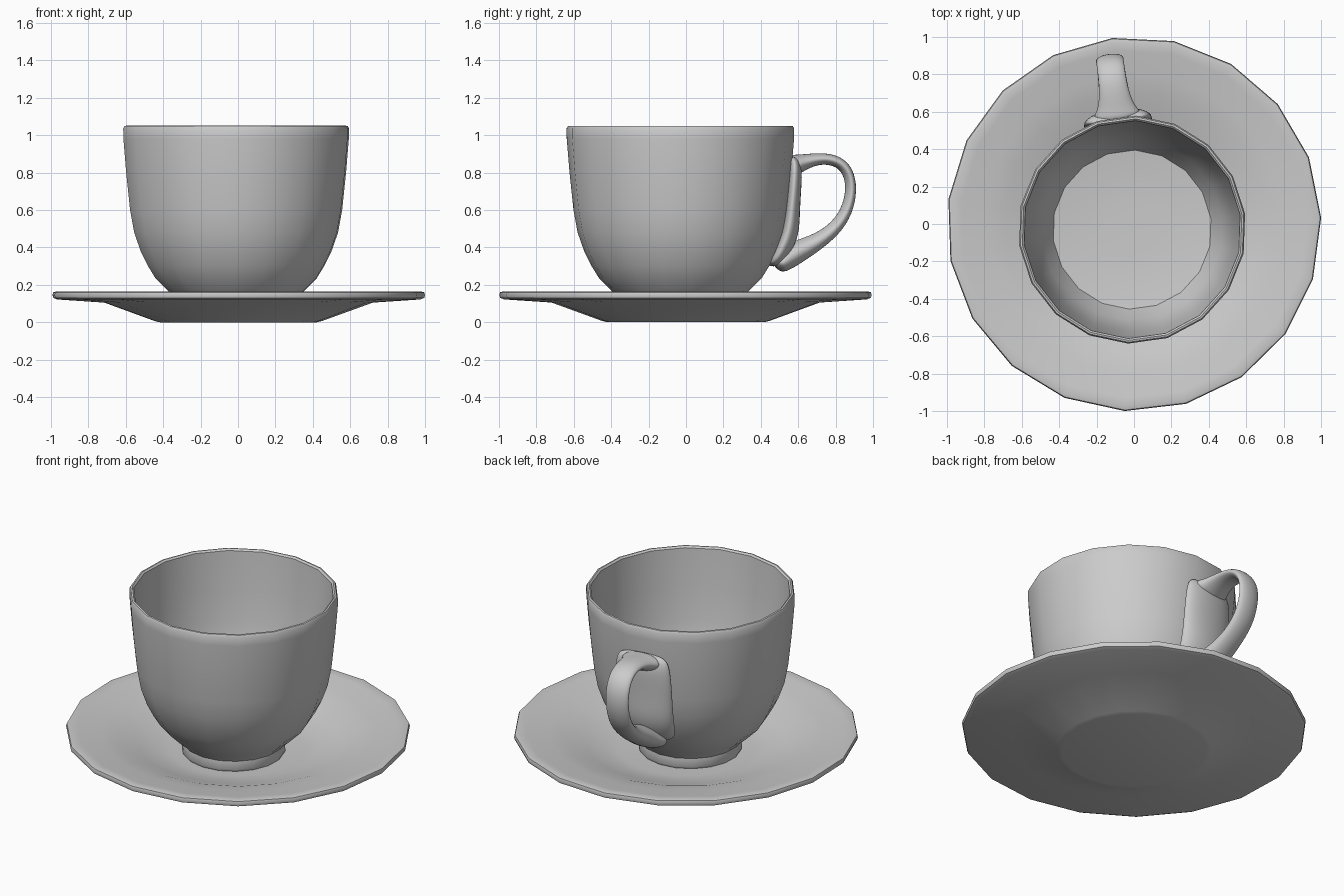
import bpy, bmesh, math
from mathutils import Vector

if "Cube" in bpy.data.objects:
    bpy.data.objects.remove(bpy.data.objects["Cube"])


def finish(bm, name, angle=40):
    bmesh.ops.recalc_face_normals(bm, faces=bm.faces)
    mesh = bpy.data.meshes.new(name)
    bm.to_mesh(mesh)
    bm.free()
    ob = bpy.data.objects.new(name, mesh)
    bpy.context.collection.objects.link(ob)
    bpy.ops.object.select_all(action='DESELECT')
    ob.select_set(True)
    bpy.context.view_layer.objects.active = ob
    bpy.ops.object.shade_smooth_by_angle(angle=math.radians(angle))
    return ob


def bridge(bm, rings):
    for a, b in zip(rings, rings[1:]):
        n = len(a)
        for i in range(n):
            bm.faces.new((a[i], a[(i + 1) % n], b[(i + 1) % n], b[i]))
    bm.faces.new(rings[0])
    bm.faces.new(rings[-1])


def lathe(name, profile, sides, phase, cx=0, cy=0):
    """Revolve an (r, z) profile, capping both ends flat."""
    bm = bmesh.new()
    rings = []
    for r, z in profile:
        angs = [math.radians(phase) + math.tau * i / sides for i in range(sides)]
        rings.append([bm.verts.new((cx + r * math.cos(a), cy + r * math.sin(a), z))
                      for a in angs])
    bridge(bm, rings)
    return finish(bm, name)


CUP = Vector((-0.01, -0.03, 0))
OUT = Vector((-math.sin(math.radians(7.5)), math.cos(math.radians(7.5)), 0))
SIDE = Vector((OUT.y, -OUT.x, 0))


def sweep(name, path, flat=None):
    """Sweep an oval along (distance, z, thickness, width) in the handle plane."""
    bm = bmesh.new()
    pts = [CUP + OUT * ((p[0] + 0.03) * 1.008) + Vector((0, 0, p[1])) for p in path]
    rings = []
    for i, (c, p) in enumerate(zip(pts, path)):
        t = (pts[min(i + 1, len(pts) - 1)] - pts[max(i - 1, 0)]).normalized()
        n = SIDE.cross(t).normalized()
        if flat is not None and n.dot(OUT) < 0:
            n = -n
        ring = []
        for k in range(10):
            a = math.tau * k / 10
            u = math.sin(a) * p[2] * 0.54
            if flat is not None:
                u = max(u, flat)
            ring.append(bm.verts.new(c + n * u + SIDE * (math.cos(a) * p[3] * 0.54)))
        rings.append(ring)
    bridge(bm, rings)
    ob = finish(bm, name, 180)
    mod = ob.modifiers.new("smooth", 'SUBSURF')
    mod.levels = mod.render_levels = 2
    return ob


# Saucer: thin dished plate, 19 sides
lathe("saucer", [(0.42, 0.0), (0.45, 0.007), (0.72, 0.105), (0.975, 0.122), (0.995, 0.13),
                 (1.0, 0.145), (0.995, 0.16), (0.975, 0.165), (0.93, 0.158), (0.80, 0.14),
                 (0.70, 0.12), (0.58, 0.078), (0.46, 0.045), (0.38, 0.035)], 19, 1.9)

# Cup: outside from the foot up, over the rim and down to the inner floor
lathe("cup", [(0.27, 0.03), (0.295, 0.035), (0.303, 0.05), (0.297, 0.10), (0.32, 0.125),
              (0.365, 0.165), (0.435, 0.235), (0.475, 0.30), (0.515, 0.38), (0.55, 0.48),
              (0.572, 0.60), (0.593, 0.80), (0.608, 0.98), (0.609, 1.035), (0.602, 1.048),
              (0.592, 1.05), (0.582, 1.04), (0.578, 0.98), (0.563, 0.80), (0.542, 0.60),
              (0.518, 0.48), (0.484, 0.38), (0.425, 0.27), (0.30, 0.255), (0.15, 0.25)],
      18, 8, CUP.x, CUP.y)

# Handle loop
sweep("handle", [(0.562, 0.835, 0.13, 0.30), (0.61, 0.85, 0.09, 0.20), (0.70, 0.875, 0.06, 0.155),
                 (0.785, 0.872, 0.06, 0.145), (0.855, 0.832, 0.06, 0.145),
                 (0.888, 0.74, 0.055, 0.145), (0.872, 0.62, 0.06, 0.145),
                 (0.815, 0.515, 0.07, 0.145), (0.71, 0.432, 0.085, 0.155),
                 (0.61, 0.385, 0.12, 0.18), (0.53, 0.335, 0.12, 0.24), (0.475, 0.30, 0.10, 0.28)])

# Raised pad where the handle blends into the cup
sweep("handle_pad", [(0.56, 0.89, 0.04, 0.26), (0.56, 0.84, 0.12, 0.34), (0.552, 0.72, 0.12, 0.36),
                     (0.54, 0.60, 0.13, 0.36), (0.525, 0.48, 0.16, 0.36),
                     (0.48, 0.37, 0.14, 0.34), (0.445, 0.30, 0.06, 0.26)], flat=-0.018)
